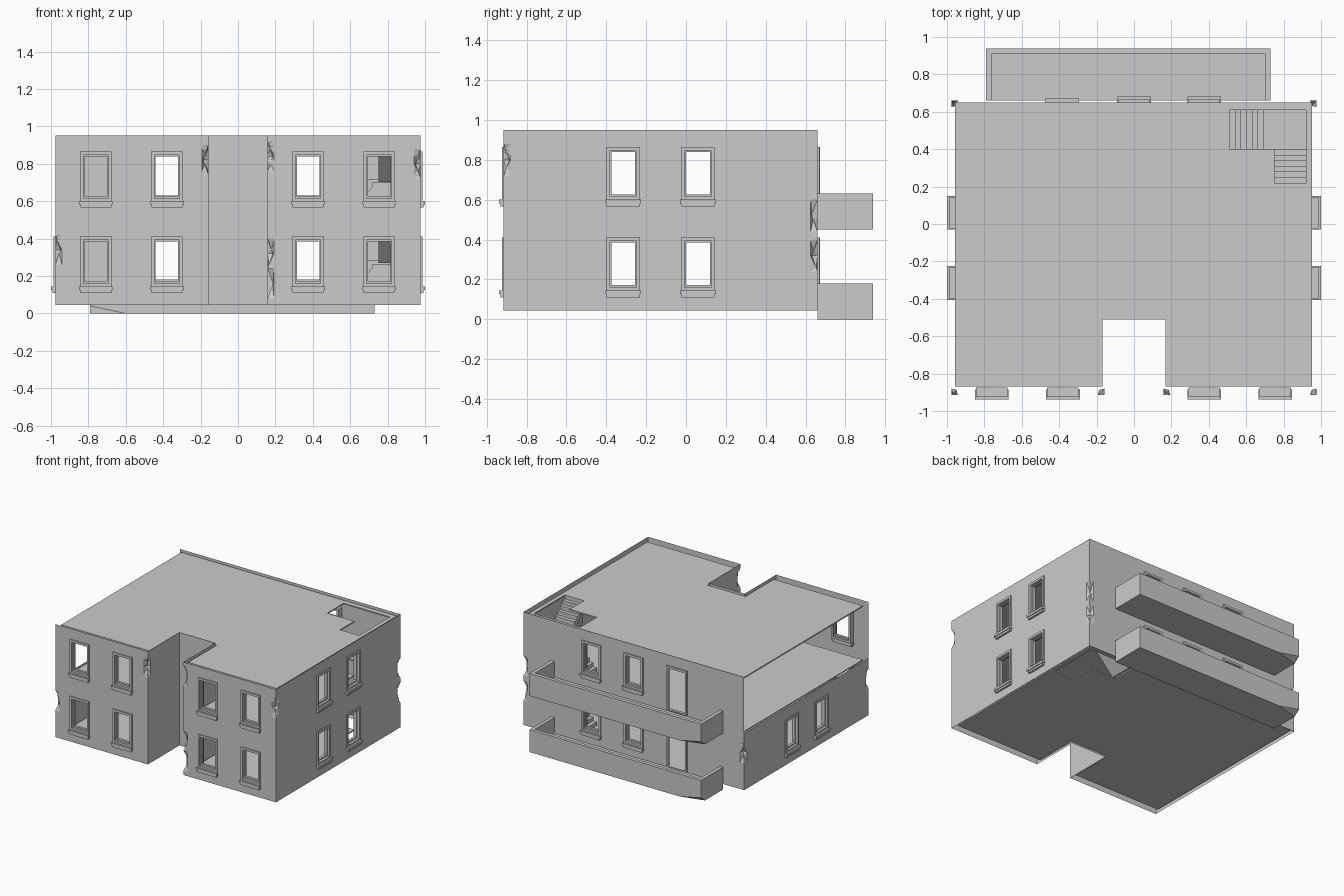
import bpy, bmesh
from math import pi
from mathutils import Vector

if "Cube" in bpy.data.objects:
    bpy.data.objects.remove(bpy.data.objects["Cube"])

STOREY = 0.455
W, F, B, NX, NY = 0.977, -0.915, 0.66, 0.158, -0.515   # wall planes and front notch
Z0, ZM, Z1 = 0.045, 0.5, 0.95                          # base, mid floor, parapet top


def finish(name, bm, mesh_only=False):
    bmesh.ops.remove_doubles(bm, verts=bm.verts, dist=1e-4)
    me = bpy.data.meshes.new(name)
    bm.to_mesh(me)
    bm.free()
    return me if mesh_only else place(name, me)


def place(name, me, loc=(0, 0, 0), rot=0):
    ob = bpy.data.objects.new(name, me)
    ob.location, ob.rotation_euler = loc, (0, 0, rot)
    bpy.context.collection.objects.link(ob)
    return ob


def face(bm, pts):
    return bm.faces.new([bm.verts.new(p) for p in pts])


def grid(bm, us, vs, to3d, skip):
    us, vs = sorted(set(us)), sorted(set(vs))
    for a, b in zip(us, us[1:]):
        for c, d in zip(vs, vs[1:]):
            if not skip((a + b) / 2, (c + d) / 2):
                face(bm, [to3d(a, c), to3d(b, c), to3d(b, d), to3d(a, d)])


def box(bm, x0, x1, y0, y1, z0, z1):
    vs = bmesh.ops.create_cube(bm, size=1)['verts']
    for v in vs:
        v.co = ((x0 + x1) / 2 + v.co.x * (x1 - x0), (y0 + y1) / 2 + v.co.y * (y1 - y0),
                (z0 + z1) / 2 + v.co.z * (z1 - z0))


def ring(bm, outer, inner, y0, y1):
    # rectangular frame: outer and inner are (half width, bottom, top)
    def loop(r, y):
        h, b, t = r
        return [(-h, y, b), (h, y, b), (h, y, t), (-h, y, t)]
    loops = [loop(outer, y0), loop(inner, y0), loop(inner, y1), loop(outer, y1)]
    for k in range(4):
        p, q = loops[k], loops[(k + 1) % 4]
        for i in range(4):
            j = (i + 1) % 4
            face(bm, [p[i], p[j], q[j], q[i]])


# Wall shell: thin sheets round the plan, with openings
SIDE = [-0.315, 0.06]
segs = [((-W, F), (-NX, F), [-0.76, -0.38], []),
        ((-NX, F), (-NX, NY), [], []),
        ((-NX, NY), (NX, NY), [], []),
        ((NX, NY), (NX, F), [], []),
        ((NX, F), (W, F), [0.375, 0.755], []),
        ((W, F), (W, B), SIDE, []),
        ((W, B), (-W, B), [0.375, 0.0], [-0.385]),
        ((-W, B), (-W, F), SIDE, [])]
# Chipped corners: x, y, inward direction, heights
chips = [(-W, F, 1, 1, [0.34]), (-NX, F, -1, 1, [0.82]), (NX, F, 1, 1, [0.84, 0.32, 0.16]),
         (W, F, -1, 1, [0.8]), (W, B, -1, -1, [0.32, 0.52]), (-W, B, 1, -1, [0.34])]
zs = [Z0, ZM, Z1]
for c in chips:
    for z in c[4]:
        zs += [z - 0.08, z, z + 0.08]
bm = bmesh.new()
for p, q, wins, doors in segs:
    p, q = Vector(p), Vector(q)
    L, d = (q - p).length, (q - p).normalized()
    axis = 0 if abs(d.x) > 0.5 else 1
    holes = []
    for f in (0, STOREY):
        for c in wins:
            u = abs(c - p[axis])
            holes.append((u - 0.07, u + 0.07, 0.155 + f, 0.395 + f))
        for c in doors:
            u = abs(c - p[axis])
            holes.append((u - 0.08, u + 0.08, 0.06 + f, 0.395 + f))
    left = axis == 1 and p.x < -0.9
    us, vz = [0, 0.035, L - 0.035, L], list(zs)
    for h in holes:
        us += h[:2]
    for f in (0, STOREY):
        vz += [0.06 + f, 0.155 + f, 0.395 + f]
    grid(bm, us, [round(z, 4) for z in vz],
         lambda u, z: (p.x + d.x * u, p.y + d.y * u, z),
         lambda u, z: (left and z > ZM) or any(a < u < b and s < z < t for a, b, s, t in holes))
bmesh.ops.remove_doubles(bm, verts=bm.verts, dist=1e-4)
moved = set()
for v in bm.verts:
    for x, y, sx, sy, hs in chips:
        if abs(v.co.x - x) + abs(v.co.y - y) < 1e-3:
            k = max(1 - abs(v.co.z - z) / 0.08 for z in hs)
            if k > 0.01:
                v.co += Vector((sx, sy, 0)) * 0.028 * k
                moved.update(v.link_faces)
            break
bmesh.ops.triangulate(bm, faces=list(moved))
finish("walls", bm)


# Floors and roof with front notch and L-shaped stairwell
def gap(x, y):
    return (abs(x) < 0.168 and y < -0.51) or (0.51 < x < 0.92 and 0.4 < y < 0.61) \
        or (0.75 < x < 0.92 and 0.19 < y < 0.4)


for name, z in (("ground_floor", 0.065), ("upper_floor", ZM), ("roof", 0.933)):
    bm = bmesh.new()
    grid(bm, [-0.957, -0.168, 0.168, 0.51, 0.75, 0.92, 0.952],
         [-0.87, -0.51, 0.19, 0.4, 0.61, 0.65], lambda x, y: (x, y, z), gap)
    m = finish(name, bm).modifiers.new("thickness", 'SOLIDIFY')
    m.thickness, m.offset = 0.01, -1


# Stairs: sawtooth profile swept sideways, two runs with a landing
def flight(bm, n, run, rise, to3d, width):
    prof = [(0, 0)]
    for i in range(n):
        prof += [(i * run, (i + 1) * rise), ((i + 1) * run, (i + 1) * rise)]
    prof += [(n * run, (n - 1) * rise - 0.01), (run, -0.01)]
    a = face(bm, [to3d(s, h, 0) for s, h in prof])
    side = Vector(to3d(0, 0, width)) - Vector(to3d(0, 0, 0))
    ext = bmesh.ops.extrude_face_region(bm, geom=[a], use_keep_orig=True)['geom']
    bmesh.ops.translate(bm, vec=side, verts=[g for g in ext if isinstance(g, bmesh.types.BMVert)])
    bmesh.ops.recalc_face_normals(bm, faces=bm.faces)


for name, z, top in (("lower_stairs", 0.065, ZM), ("upper_stairs", ZM, 0.933)):
    bm = bmesh.new()
    r = (top - z) / 14
    mid = z + 7 * r
    flight(bm, 7, 0.21 / 7, r, lambda s, h, w: (0.51 + s, 0.4 + w, z + h), 0.21)
    flight(bm, 7, 0.21 / 7, r, lambda s, h, w: (0.75 + w, 0.4 - s, mid + h), 0.17)
    box(bm, 0.72, 0.92, 0.4, 0.61, mid - 0.02, mid)
    finish(name, bm)

# Window: trim, sash and stepped sill
bm = bmesh.new()
ring(bm, (0.084, 0.143, 0.41), (0.067, 0.16, 0.392), -0.009, 0.042)
ring(bm, (0.067, 0.16, 0.392), (0.06, 0.172, 0.385), 0.01, 0.03)
box(bm, -0.09, 0.09, -0.023, 0.03, 0.126, 0.145)
box(bm, -0.083, 0.083, -0.016, 0.03, 0.11, 0.126)
window = finish("window", bm, True)

# Door frame
bm = bmesh.new()
ring(bm, (0.09, 0.055, 0.41), (0.075, 0.065, 0.392), -0.012, 0.01)
door = finish("door_frame", bm, True)

for f, tag in ((0, "lower"), (STOREY, "upper")):
    for x in (-0.76, -0.38, 0.375, 0.755):
        place(tag + "_front_window", window, (x, F, f))
    for x in (0.0, 0.375):
        place(tag + "_back_window", window, (x, B, f), pi)
    place(tag + "_balcony_door", door, (-0.385, B, f), pi)
    for y in SIDE:
        place(tag + "_right_window", window, (W, y, f), pi / 2)
        if f == 0:
            place("lower_left_window", window, (-W, y, f), -pi / 2)

# Balconies: U-shaped parapet on a slab, one chipped bottom corner
for name, z in (("lower_balcony", 0.0), ("upper_balcony", 0.45)):
    bm = bmesh.new()
    x0, x1, y1, t, zt, zf = -0.79, 0.73, 0.938, 0.028, z + 0.18, z + 0.05
    o = [(x0, B), (x0, y1), (x1, y1), (x1, B)]
    n = [(x0 + t, B), (x0 + t, y1 - t), (x1 - t, y1 - t), (x1 - t, B)]
    for i in range(3):
        a, b, c, d = o[i], o[i + 1], n[i + 1], n[i]
        face(bm, [(*b, z), (*a, z), (*a, zt), (*b, zt)])
        face(bm, [(*b, zt), (*a, zt), (*d, zt), (*c, zt)])
        face(bm, [(*c, zt), (*d, zt), (*d, zf), (*c, zf)])
    face(bm, [(*v, zf) for v in reversed(n)])
    face(bm, [(*v, z) for v in o])
    bmesh.ops.remove_doubles(bm, verts=bm.verts, dist=1e-4)
    cut = bmesh.ops.bisect_plane(bm, geom=bm.verts[:] + bm.edges[:] + bm.faces[:],
                                 plane_co=(x0 + 0.19, y1, z),
                                 plane_no=(-1 / 0.19, 1 / 0.05, -1 / 0.04), clear_outer=True)
    edges = [e for e in cut['geom_cut'] if isinstance(e, bmesh.types.BMEdge)]
    bmesh.ops.contextual_create(bm, geom=edges)
    finish(name, bm)
